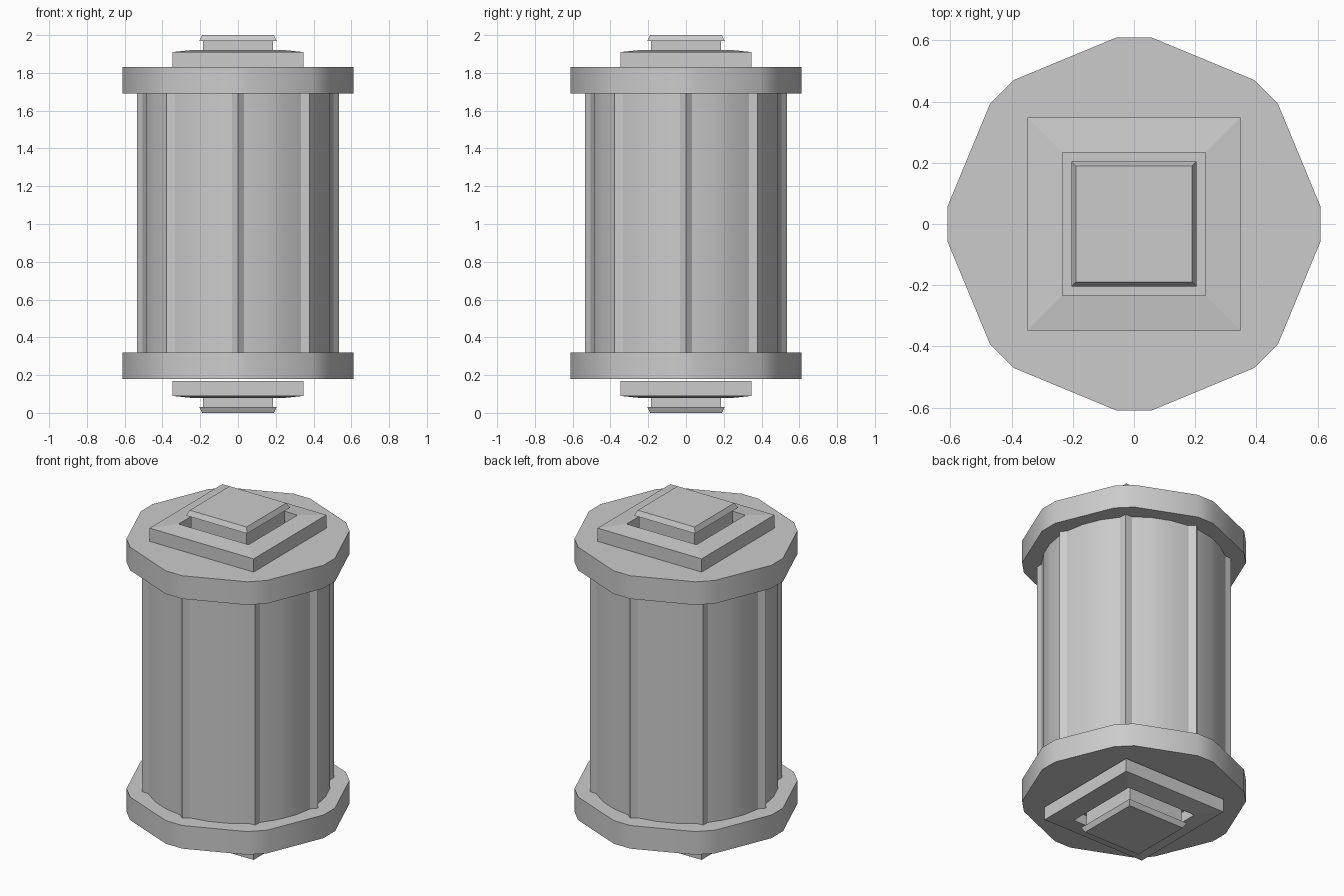
import bpy, bmesh
from math import cos, sin, radians

if "Cube" in bpy.data.objects:
    bpy.data.objects.remove(bpy.data.objects["Cube"])


def loft(name, rings, smooth=False, cap_start=True):
    """Join matching rings of points with quads and close the ends."""
    bm = bmesh.new()
    loops = [[bm.verts.new(p) for p in ring] for ring in rings]
    for a, b in zip(loops, loops[1:]):
        for i in range(len(a)):
            j = (i + 1) % len(a)
            bm.faces.new((a[i], a[j], b[j], b[i]))
    if cap_start:
        bm.faces.new(loops[0][::-1])
    bm.faces.new(loops[-1])
    bmesh.ops.recalc_face_normals(bm, faces=bm.faces)
    mesh = bpy.data.meshes.new(name)
    bm.to_mesh(mesh)
    bm.free()
    ob = bpy.data.objects.new(name, mesh)
    bpy.context.collection.objects.link(ob)
    if smooth:
        bpy.ops.object.select_all(action='DESELECT')
        ob.select_set(True)
        bpy.context.view_layer.objects.active = ob
        bpy.ops.object.shade_smooth_by_angle(angle=radians(30))
    return ob


def polar_outline(pattern):
    """Repeat (radius, angle offset) points around the eight corners."""
    return [(r * cos(radians(45 * k + a)), r * sin(radians(45 * k + a)))
            for k in range(8) for r, a in pattern]


def prism(name, outline, z0, z1):
    return loft(name, [[(x, y, z) for x, y in outline] for z in (z0, z1)], True)


def square(h, z):
    return [(-h, -h, z), (h, -h, z), (h, h, z), (-h, h, z)]


# Core: round drum with eight pointed ridges
drum = polar_outline([(0.506, -3.7), (0.534, 0), (0.506, 3.7),
                      (0.506, 16.2), (0.506, 28.8)])
prism("ridged_drum", drum, 0.32, 1.69)

# Flanges: octagons with chamfered corners
flange = polar_outline([(0.613, -5.2), (0.613, 5.2)])
prism("lower_flange", flange, 0.18, 0.32)
prism("upper_flange", flange, 1.69, 1.83)

# End plates with a recessed socket, and the flared square pegs in them
plate = [(0.348, 1.83), (0.348, 1.91), (0.234, 1.922), (0.234, 1.86)]
peg = [(0.185, 1.86), (0.185, 1.97), (0.205, 1.97), (0.19, 2.0)]
for side in ("upper", "lower"):
    for part, profile in (("end_plate", plate), ("square_peg", peg)):
        rings = [square(h, z if side == "upper" else 2 - z) for h, z in profile]
        loft(f"{side}_{part}", rings)
